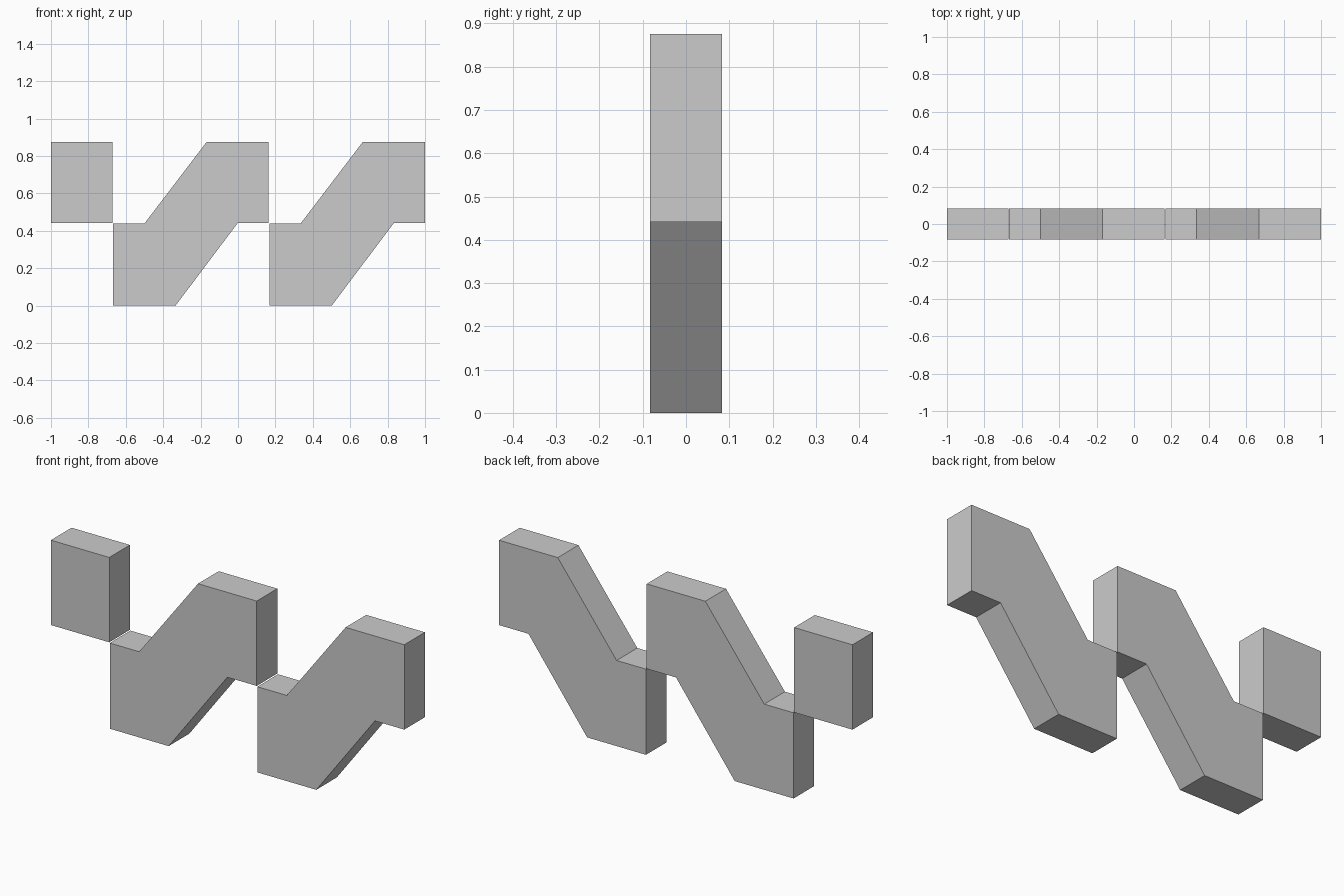
import bpy, bmesh

if "Cube" in bpy.data.objects:
    bpy.data.objects.remove(bpy.data.objects["Cube"])

DEPTH = 1 / 6
MID, TOP = 0.438, 0.875


def extrude_profile(name, points, x_offset=0.0):
    """Extrude an x/z outline along y, centred on y = 0."""
    bm = bmesh.new()
    face = bm.faces.new([bm.verts.new((x + x_offset, -DEPTH / 2, z)) for x, z in points])
    ext = bmesh.ops.extrude_face_region(bm, geom=[face])
    moved = [g for g in ext["geom"] if isinstance(g, bmesh.types.BMVert)]
    bmesh.ops.translate(bm, verts=moved, vec=(0, DEPTH, 0))
    bmesh.ops.recalc_face_normals(bm, faces=bm.faces)
    mesh = bpy.data.meshes.new(name)
    bm.to_mesh(mesh)
    bm.free()
    obj = bpy.data.objects.new(name, mesh)
    bpy.context.collection.objects.link(obj)
    return obj


# Free block at the upper left
extrude_profile("end_block", [(-1, MID + 0.003), (-0.67, MID + 0.003), (-0.67, TOP), (-1, TOP)])

# Two identical slanted steps, each with a low foot and a high head
step = [(0, 0), (0.333, 0), (0.665, MID + 0.003), (0.831, MID + 0.003),
        (0.831, TOP), (0.499, TOP), (0.166, MID), (0, MID)]
for i, x in enumerate((-0.667, 0.168)):
    extrude_profile(f"slanted_step_{i + 1}", step, x)
